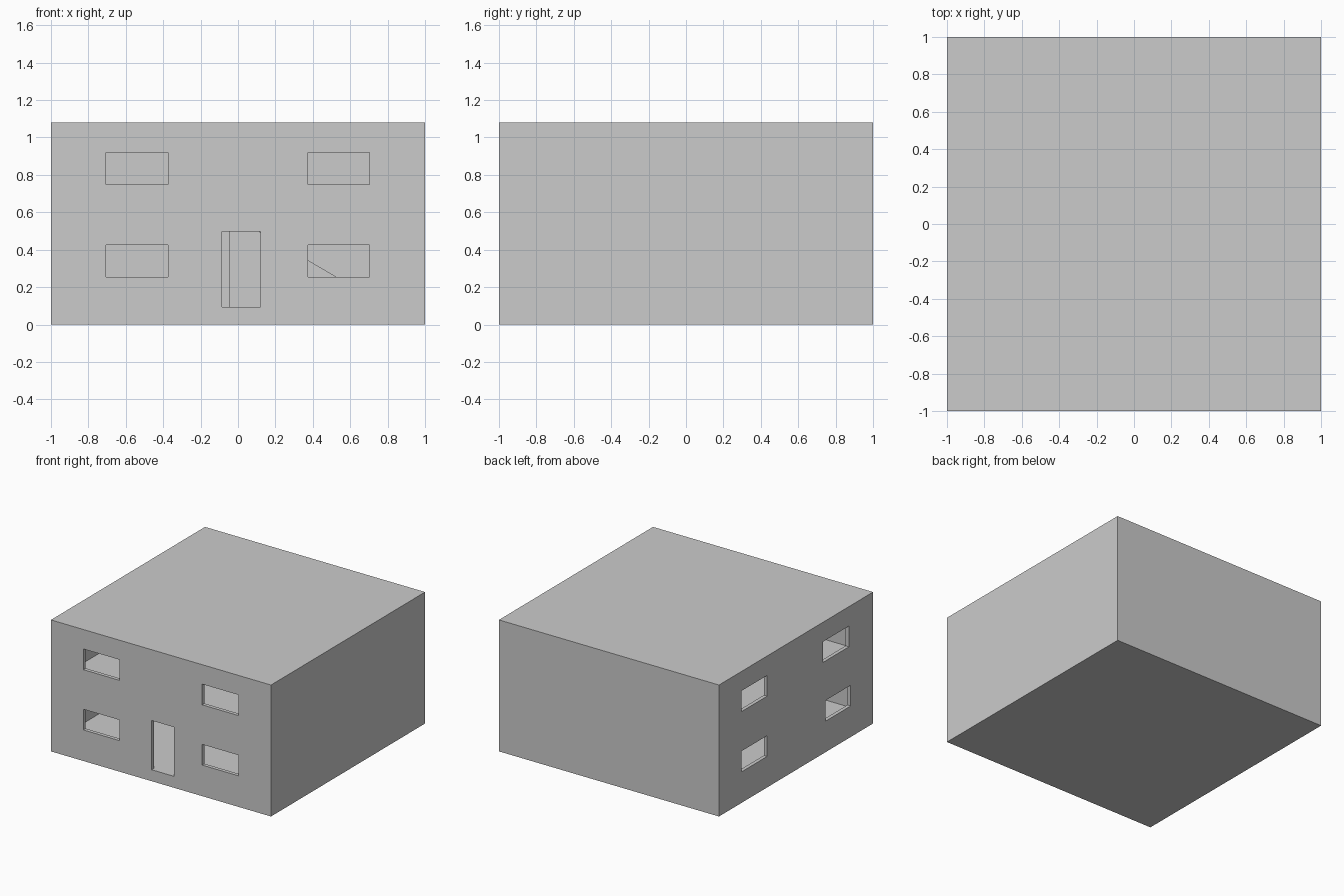
import bpy, bmesh

if "Cube" in bpy.data.objects:
    bpy.data.objects.remove(bpy.data.objects["Cube"])

W, H = 1.0, 1.08          # half width, total height
T, SLAB, ROOM = 0.03, 0.094, 0.404
F1 = SLAB                 # lower floor level
F2 = SLAB + ROOM + SLAB - 0.002   # upper floor level
STAIR_Y = (0.56, W - T)
STAIR_X = (-0.045, 0.80)


def box(name, x, y, z):
    bm = bmesh.new()
    bmesh.ops.create_cube(bm, size=1)
    for v in bm.verts:
        v.co = [r[0] if c < 0 else r[1] for c, r in zip(v.co, (x, y, z))]
    me = bpy.data.meshes.new(name)
    bm.to_mesh(me)
    bm.free()
    ob = bpy.data.objects.new(name, me)
    bpy.context.collection.objects.link(ob)
    return ob


def cut(target, x, y, z):
    cutter = box("cutter", x, y, z)
    cutter.hide_render = True
    m = target.modifiers.new("cut", 'BOOLEAN')
    m.operation, m.solver, m.object = 'DIFFERENCE', 'EXACT', cutter
    bpy.context.view_layer.objects.active = target
    bpy.ops.object.modifier_apply(modifier=m.name)
    bpy.data.objects.remove(cutter)


# building block hollowed into two storeys
house = box("house_shell", (-W, W), (-W, W), (0, H))
inner = (-W + T, W - T)
for floor in (F1, F2):
    cut(house, inner, inner, (floor, floor + ROOM))

# windows on the front and left walls, both storeys
through = (-W - 0.1, -W + T + 0.05)
for z in ((0.255, 0.425), (0.75, 0.92)):
    for s in ((-0.705, -0.375), (0.375, 0.703)):
        cut(house, s, through, z)
    near = (-0.71, -0.38) if z[0] < 0.5 else (-0.685, -0.35)
    for s in (near, (0.375, 0.71)):
        cut(house, through, s, z)

# front doorway
cut(house, (-0.085, 0.12), through, (F1, F1 + ROOM))

# stairwell opening in the upper floor
cut(house, STAIR_X, STAIR_Y, (F1 + 0.3, F2 + 0.1))

# solid ramp between the storeys
bm = bmesh.new()
x0, x1 = STAIR_X
profile = [(x0, F1), (x1, F1), (x0, F2)]
face = bm.faces.new([bm.verts.new((x, STAIR_Y[0], z)) for x, z in profile])
ext = bmesh.ops.extrude_face_region(bm, geom=[face])
for v in ext["geom"]:
    if isinstance(v, bmesh.types.BMVert):
        v.co.y = STAIR_Y[1]
bmesh.ops.recalc_face_normals(bm, faces=bm.faces)
me = bpy.data.meshes.new("ramp")
bm.to_mesh(me)
bm.free()
bpy.context.collection.objects.link(bpy.data.objects.new("ramp", me))
